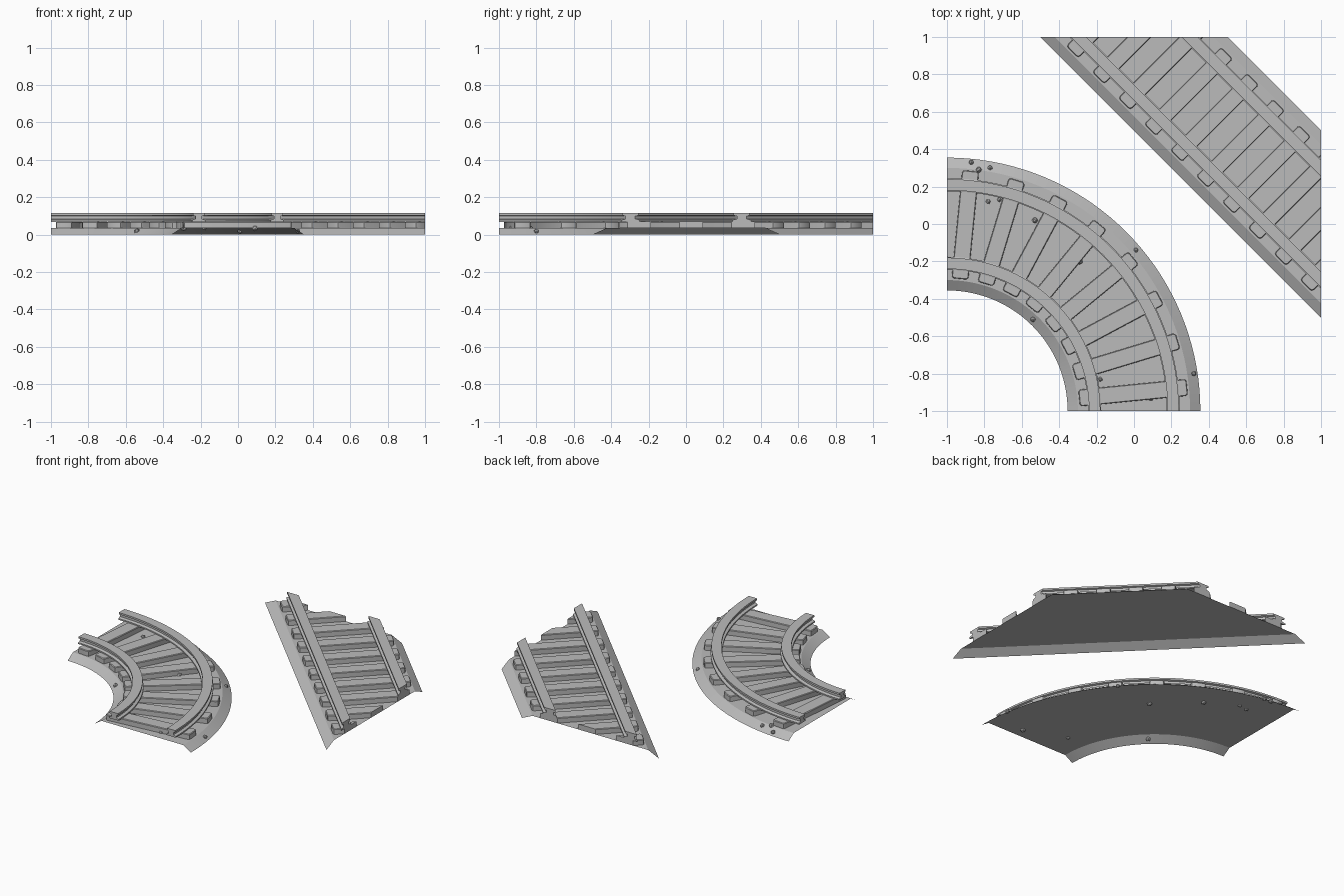
import bpy, bmesh, math, random
from mathutils import Matrix, Vector

if "Cube" in bpy.data.objects:
    bpy.data.objects.remove(bpy.data.objects["Cube"])

random.seed(4)
PITCH = math.pi / 16          # distance between ties
HALF = math.sqrt(0.5)

stone = bpy.data.materials.new("plain grey")
stone.use_nodes = True
stone.diffuse_color = (0.5, 0.5, 0.5, 1)
stone.node_tree.nodes["Principled BSDF"].inputs["Base Color"].default_value = (0.5, 0.5, 0.5, 1)


# Track frames: s runs across the track, t along it
def curved(s, t, z):
    return Vector((-1 + (1 + s) * math.sin(t), -1 + (1 + s) * math.cos(t), z))


def straight(s, t, z):
    return Vector((0.5 + (s + t) * HALF, 0.5 + (s - t) * HALF, z))


def sweep(bm, place, profile, stations, closed):
    rows = [[bm.verts.new(place(s, t, z)) for s, z in profile] for t in stations]
    n = len(profile)
    for a, b in zip(rows, rows[1:]):
        for i in range(n if closed else n - 1):
            j = (i + 1) % n
            bm.faces.new((a[i], a[j], b[j], b[i]))
    if closed:
        bm.faces.new(rows[0])
        bm.faces.new(rows[-1])


def add_tie(bm, place, t):
    # Timber block with chamfered corners and a softened top
    part = bmesh.new()
    bmesh.ops.create_cube(part, size=1, matrix=Matrix.Diagonal((0.58, 0.09, 0.035, 1)))
    uprights = [e for e in part.edges
                if abs(e.verts[0].co.z - e.verts[1].co.z) > 0.01]
    bmesh.ops.bevel(part, geom=uprights, offset=0.014, segments=2, affect='EDGES', profile=0.5)
    rim = [e for e in part.edges if all(v.co.z > 0.01 for v in e.verts)]
    bmesh.ops.bevel(part, geom=rim, offset=0.004, segments=1, affect='EDGES')
    origin = place(0, t, 0.0525)
    across = (place(0.1, t, 0.0525) - origin).normalized()
    along = Vector((across.y, -across.x, 0))
    new = {v: bm.verts.new(origin + across * v.co.x + along * v.co.y + Vector((0, 0, v.co.z)))
           for v in part.verts}
    for f in part.faces:
        bm.faces.new([new[v] for v in f.verts])
    part.free()


def clip(bm, fill):
    # Trim to the tile's square border
    for axis in (Vector((1, 0, 0)), Vector((0, 1, 0))):
        bmesh.ops.bisect_plane(bm, geom=bm.verts[:] + bm.edges[:] + bm.faces[:],
                               plane_co=axis, plane_no=axis, clear_outer=True)
        if fill:
            bmesh.ops.holes_fill(bm, edges=[e for e in bm.edges if e.is_boundary], sides=0)


def finish(bm, name, sheet=False):
    bmesh.ops.recalc_face_normals(bm, faces=bm.faces[:])
    if sheet and sum(f.normal.z for f in bm.faces) < 0:
        bmesh.ops.reverse_faces(bm, faces=bm.faces[:])
    mesh = bpy.data.meshes.new(name)
    bm.to_mesh(mesh)
    bm.free()
    mesh.materials.append(stone)
    obj = bpy.data.objects.new(name, mesh)
    bpy.context.collection.objects.link(obj)
    bpy.ops.object.select_all(action='DESELECT')
    obj.select_set(True)
    bpy.context.view_layer.objects.active = obj
    bpy.ops.object.shade_smooth_by_angle(angle=math.radians(25))


bed = [(-0.355, 0), (-0.3, 0.035), (0.3, 0.035), (0.355, 0)]
half_rail = [(0.035, 0.069), (0.035, 0.078), (0.018, 0.084),
             (0.018, 0.099), (0.03, 0.103), (0.03, 0.115)]
rail = half_rail + [(-s, z) for s, z in reversed(half_rail)]

tracks = [
    ("curved", curved, [i * math.pi / 72 for i in range(37)],
     [(i + 0.5) * PITCH for i in range(8)], False),
    ("straight", straight, [-1.5, 1.5],
     [(i + 0.5) * PITCH for i in range(-7, 7)], True),
]

for label, place, stations, ties, trim in tracks:
    # Open-bottomed gravel bed
    bm = bmesh.new()
    sweep(bm, place, bed, stations, False)
    if trim:
        clip(bm, False)
    finish(bm, label + "_bed", True)

    # Ties
    bm = bmesh.new()
    for t in ties:
        add_tie(bm, place, t)
    if trim:
        clip(bm, True)
    finish(bm, label + "_ties")

    # Rails
    for side, offset in (("inner", -0.21), ("outer", 0.21)):
        bm = bmesh.new()
        sweep(bm, place, [(s + offset, z) for s, z in rail], stations, True)
        if trim:
            clip(bm, True)
        finish(bm, label + "_" + side + "_rail")

# Loose pebbles on the curved bed
spots = [(-0.87, 0.33), (-0.77, 0.3), (-0.83, 0.29), (-0.78, 0.12), (-0.72, 0.13), (-0.53, 0.02),
         (0.01, -0.14), (-0.29, -0.2), (-0.54, -0.51), (-0.18, -0.83), (0.09, -0.93), (0.32, -0.8)]
bm = bmesh.new()
for x, y in spots:
    offset = math.hypot(x + 1, y + 1) - 1
    z = min(0.035, (0.355 - abs(offset)) * 0.64)
    turn = Matrix.Rotation(random.uniform(0, 6), 4, 'Z') @ Matrix.Rotation(random.uniform(0, 1), 4, 'X')
    bmesh.ops.create_icosphere(bm, subdivisions=1, radius=random.uniform(0.012, 0.018),
                               matrix=Matrix.Translation((x, y, max(z, 0.018))) @ turn)
finish(bm, "pebbles")
